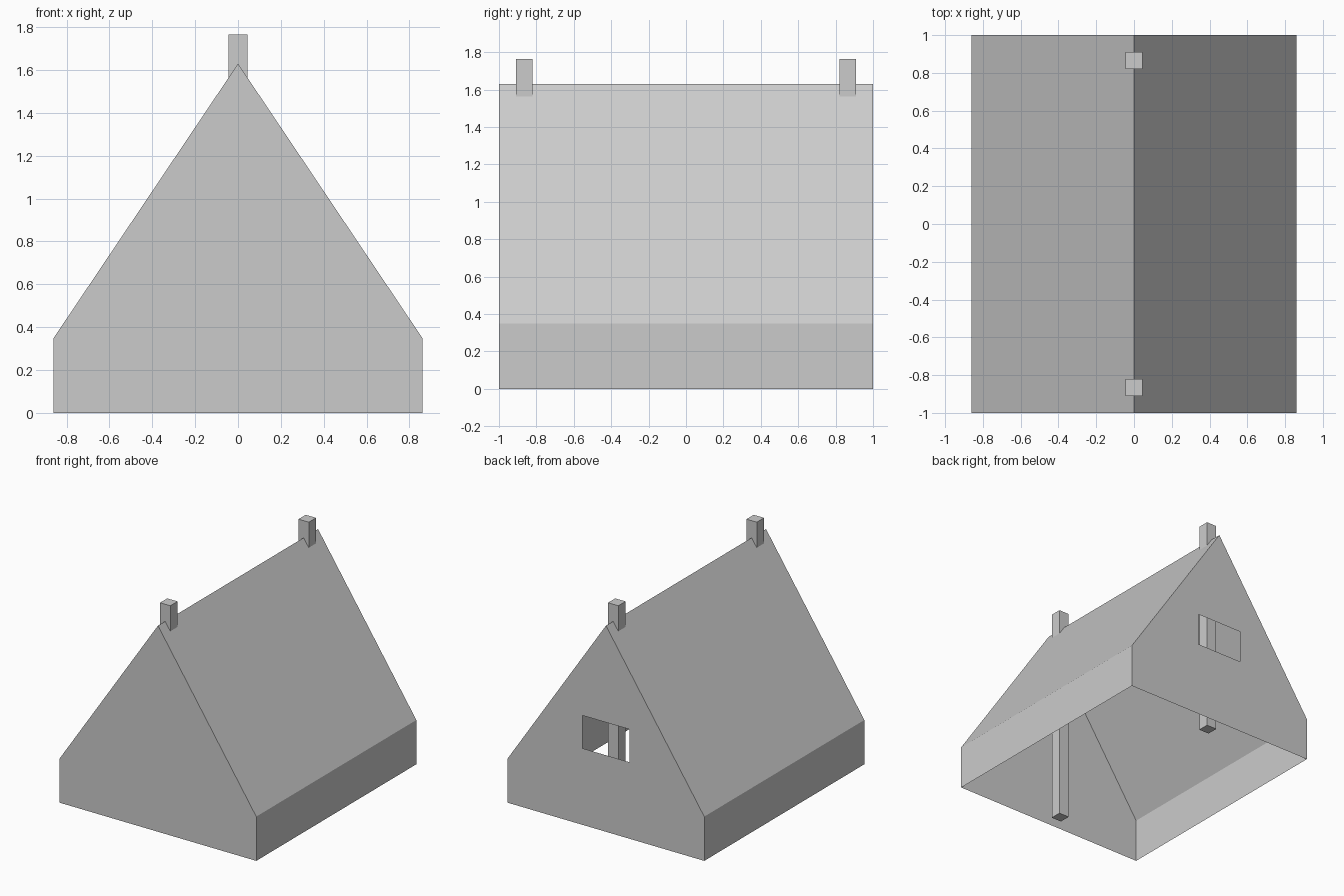
import bpy, bmesh

if "Cube" in bpy.data.objects:
    bpy.data.objects.remove(bpy.data.objects["Cube"])

HALF_W, EAVE, RIDGE = 0.86, 0.35, 1.63
PROFILE = [(-HALF_W, 0), (HALF_W, 0), (HALF_W, EAVE), (0, RIDGE), (-HALF_W, EAVE)]
WINDOW = [(-0.205, 0.605), (0.205, 0.605), (0.205, 0.865), (-0.205, 0.865)]


def make_object(name, bm):
    bmesh.ops.recalc_face_normals(bm, faces=bm.faces)
    mesh = bpy.data.meshes.new(name)
    bm.to_mesh(mesh)
    bm.free()
    obj = bpy.data.objects.new(name, mesh)
    bpy.context.collection.objects.link(obj)
    return obj


def ring(bm, points, y):
    return [bm.verts.new((x, y, z)) for x, z in points]


def loop_edges(bm, verts):
    edges = []
    for a, b in zip(verts, verts[1:] + verts[:1]):
        edges.append(bm.edges.get((a, b)) or bm.edges.new((a, b)))
    return edges


# House shell: thin walls and roof, open underneath
bm = bmesh.new()
front = ring(bm, PROFILE, -1)
back = ring(bm, PROFILE, 1)
bm.faces.new(front)
for i in range(1, 5):
    j = (i + 1) % 5
    bm.faces.new((front[i], front[j], back[j], back[i]))

# Back gable with the window opening
window = ring(bm, WINDOW, 1)
bmesh.ops.triangle_fill(bm, use_beauty=True, normal=(0, 1, 0),
                        edges=loop_edges(bm, back) + loop_edges(bm, window))
make_object("house_shell", bm)

# Chimney stacks running from the ground up through the ridge
for name, y in (("front_chimney", -0.865), ("back_chimney", 0.865)):
    bm = bmesh.new()
    bmesh.ops.create_cube(bm, size=1)
    bmesh.ops.scale(bm, vec=(0.09, 0.09, 1.765), verts=bm.verts)
    bmesh.ops.translate(bm, vec=(0, y, 1.765 / 2), verts=bm.verts)
    make_object(name, bm)
